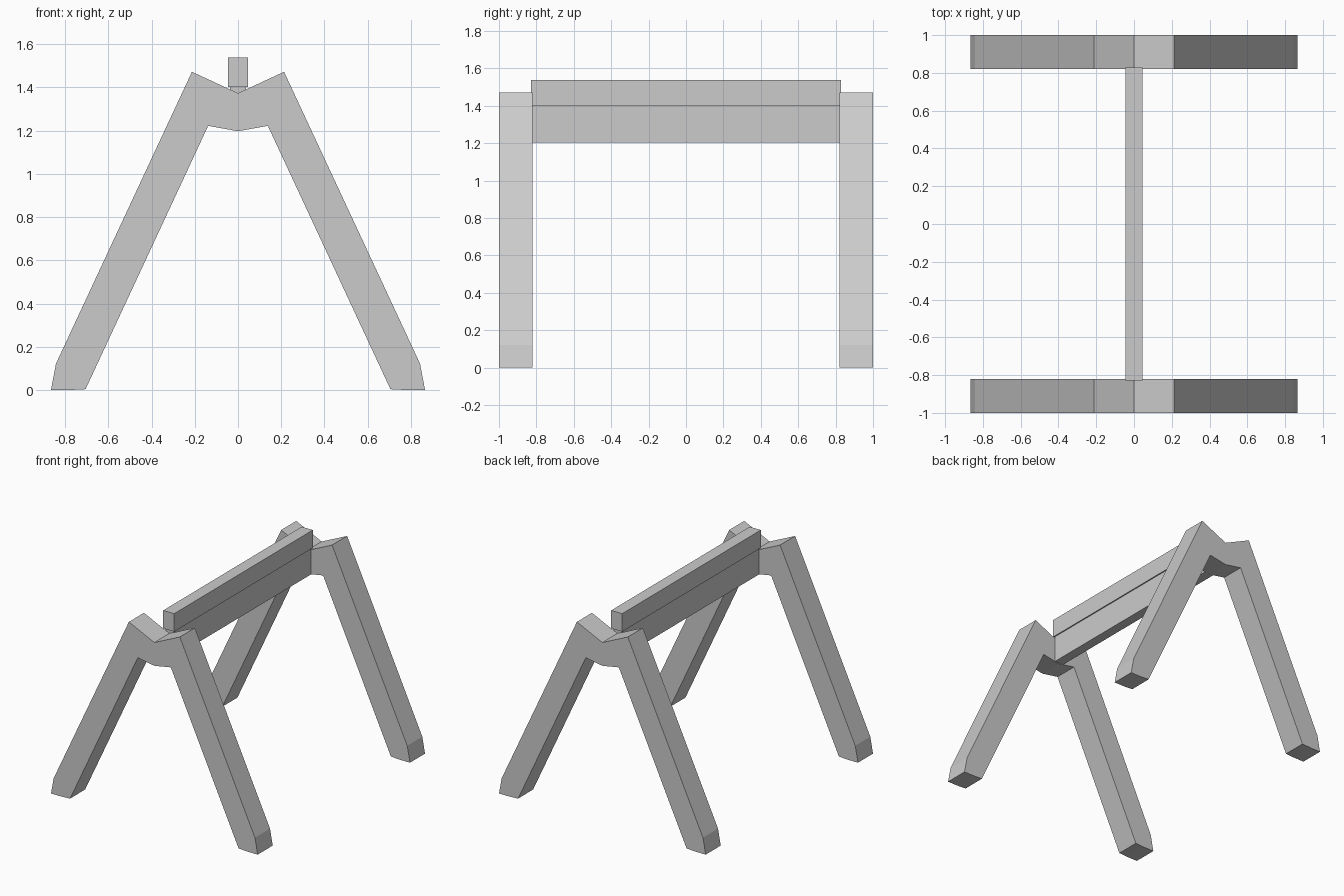
import bpy, bmesh

if "Cube" in bpy.data.objects:
    bpy.data.objects.remove(bpy.data.objects["Cube"])

# Half outline of one A-frame (x, z), from top centre round to bottom centre
HALF = [(0, 1.373), (0.213, 1.472), (0.842, 0.122), (0.865, 0.0),
        (0.78, 0.0), (0.705, 0.004), (0.138, 1.222), (0, 1.197)]
OUTLINE = HALF + [(-x, z) for x, z in reversed(HALF[1:-1])]


def finish(name, bm):
    bmesh.ops.recalc_face_normals(bm, faces=bm.faces)
    mesh = bpy.data.meshes.new(name)
    bm.to_mesh(mesh)
    bm.free()
    obj = bpy.data.objects.new(name, mesh)
    bpy.context.collection.objects.link(obj)
    return obj


def a_frame(name, y0, y1):
    bm = bmesh.new()
    face = bm.faces.new([bm.verts.new((x, y0, z)) for x, z in OUTLINE])
    ext = bmesh.ops.extrude_face_region(bm, geom=[face], use_keep_orig=True)
    moved = [v for v in ext["geom"] if isinstance(v, bmesh.types.BMVert)]
    bmesh.ops.translate(bm, verts=moved, vec=(0, y1 - y0, 0))
    finish(name, bm)


def beam(name, half_x, half_y, z0, z1):
    bm = bmesh.new()
    bmesh.ops.create_cube(bm, size=1)
    bmesh.ops.scale(bm, verts=bm.verts, vec=(2 * half_x, 2 * half_y, z1 - z0))
    bmesh.ops.translate(bm, verts=bm.verts, vec=(0, 0, (z0 + z1) / 2))
    finish(name, bm)


# Splayed leg pairs at each end
a_frame("front_leg_frame", -1.0, -0.82)
a_frame("back_leg_frame", 0.82, 1.0)

# Stacked cross beams
beam("lower_beam", 0.037, 0.82, 1.203, 1.402)
beam("top_rail", 0.046, 0.828, 1.402, 1.538)
